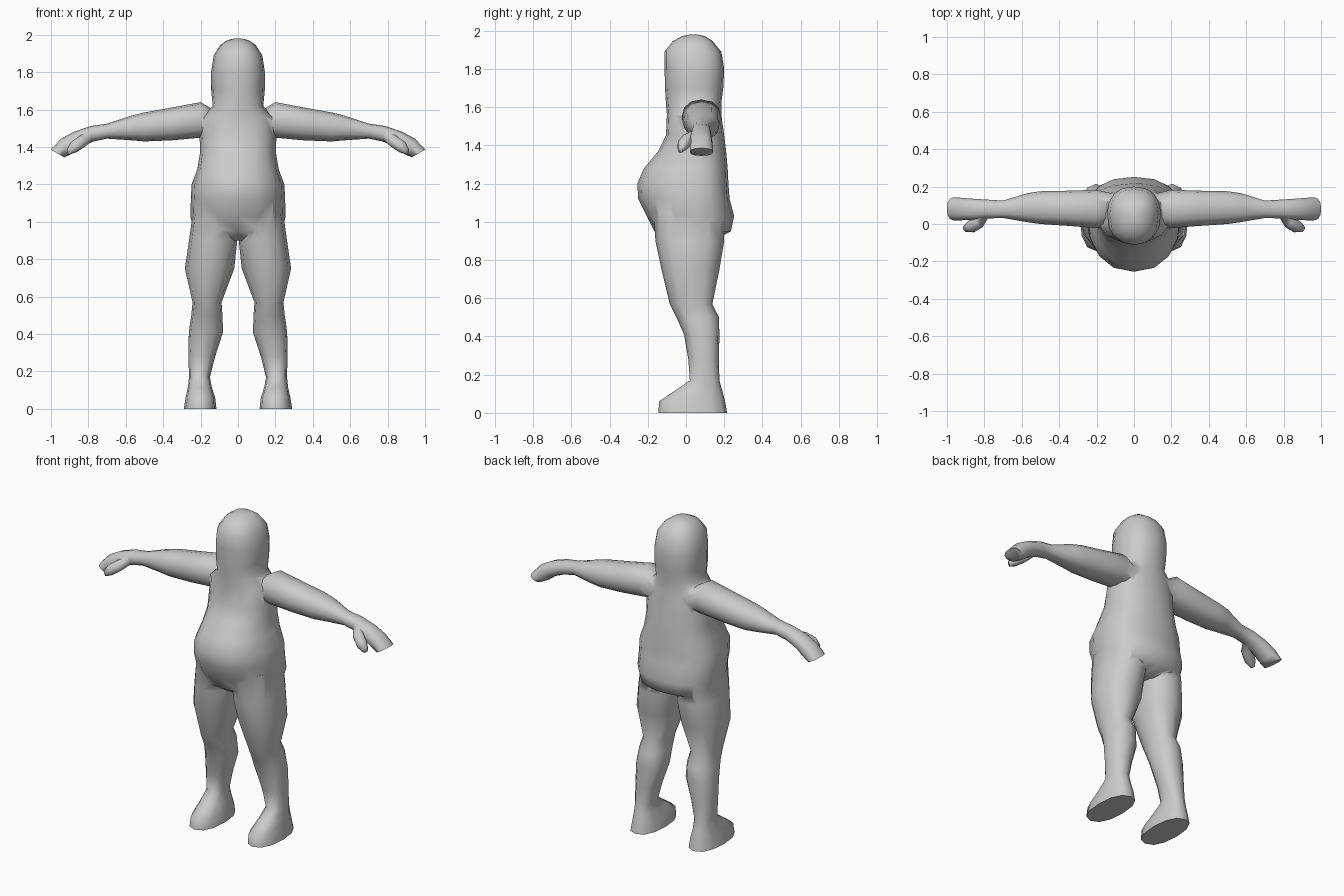
import bpy, bmesh, math
from mathutils import Vector

if "Cube" in bpy.data.objects:
    bpy.data.objects.remove(bpy.data.objects["Cube"])

skin = bpy.data.materials.new("plain grey")
skin.diffuse_color = (0.6, 0.6, 0.6, 1)
skin.use_nodes = True
skin.node_tree.nodes["Principled BSDF"].inputs["Base Color"].default_value = skin.diffuse_color


def bulge(t, power):
    """Point on a rounded-square unit circle."""
    c, s = math.cos(t), math.sin(t)
    return (math.copysign(abs(c) ** (2 / power), c),
            math.copysign(abs(s) ** (2 / power), s))


def loft(name, rings):
    """Skin a closed tube through rings of equal point count."""
    bm = bmesh.new()
    loops = [[bm.verts.new(p) for p in ring] for ring in rings]
    n = len(loops[0])
    for a, b in zip(loops, loops[1:]):
        for i in range(n):
            bm.faces.new((a[i], a[(i + 1) % n], b[(i + 1) % n], b[i]))
    bm.faces.new(loops[0])
    bm.faces.new(loops[-1])
    bmesh.ops.recalc_face_normals(bm, faces=bm.faces)
    mesh = bpy.data.meshes.new(name)
    bm.to_mesh(mesh)
    bm.free()
    mesh.materials.append(skin)
    obj = bpy.data.objects.new(name, mesh)
    bpy.context.collection.objects.link(obj)
    return obj


def flat_ring(z, x0, x1, yf, yb, ym=None, n=16, power=2.3):
    """Horizontal ring; ym is the depth at which it is widest."""
    ym = (yf + yb) / 2 if ym is None else ym
    pts = []
    for i in range(n):
        c, s = bulge(2 * math.pi * i / n, power)
        pts.append(((x0 + x1) / 2 + c * (x1 - x0) / 2,
                    ym + s * ((yb - ym) if s > 0 else (ym - yf)), z))
    return pts


def side_ring(x, z0, z1, yf, yb, tilt=0, n=12, power=2.3):
    """Upright ring across an arm; tilt leans its top outward."""
    pts = []
    for i in range(n):
        c, s = bulge(2 * math.pi * i / n, power)
        dz = s * (z1 - z0) / 2
        pts.append((x + tilt * dz, (yf + yb) / 2 + c * (yb - yf) / 2, (z0 + z1) / 2 + dz))
    return pts


# Head and torso: height, half width, front, back
trunk = [(0.90, 0.10, -0.09, 0.14), (0.95, 0.235, -0.165, 0.235), (1.03, 0.255, -0.205, 0.252),
         (1.12, 0.252, -0.25, 0.228), (1.20, 0.248, -0.255, 0.222), (1.28, 0.218, -0.22, 0.218),
         (1.37, 0.203, -0.145, 0.21), (1.45, 0.205, -0.105, 0.20), (1.56, 0.195, -0.10, 0.185),
         (1.62, 0.135, -0.105, 0.185), (1.70, 0.143, -0.11, 0.195), (1.80, 0.144, -0.112, 0.20),
         (1.89, 0.130, -0.112, 0.185), (1.945, 0.095, -0.07, 0.14), (1.972, 0.055, -0.02, 0.10),
         (1.98, 0.02, 0.02, 0.06)]
body = loft("body", [flat_ring(z, -w, w, f, b, 0.055) for z, w, f, b in trunk])

# Leg and foot: height, inner x, outer x, front, back
leg_rows = [(0.0, 0.115, 0.29, -0.145, 0.215), (0.06, 0.122, 0.28, -0.14, 0.205),
            (0.115, 0.14, 0.268, -0.06, 0.19), (0.17, 0.15, 0.262, 0.02, 0.175),
            (0.28, 0.122, 0.265, 0.012, 0.172), (0.41, 0.08, 0.263, -0.01, 0.175),
            (0.50, 0.083, 0.25, -0.05, 0.172), (0.57, 0.088, 0.243, -0.085, 0.138),
            (0.75, 0.02, 0.284, -0.128, 0.175), (0.90, 0.004, 0.262, -0.16, 0.20),
            (1.06, 0.004, 0.24, -0.17, 0.20)]

# Arm and hand: x, bottom, top, front, back, tilt
arm_rows = [(0.10, 1.46, 1.58, 0.01, 0.16, 0), (0.20, 1.45, 1.64, -0.022, 0.183, 0),
            (0.35, 1.436, 1.612, -0.01, 0.178, 0), (0.50, 1.43, 1.585, 0.0, 0.175, 0),
            (0.57, 1.436, 1.568, 0.01, 0.165, 0), (0.70, 1.445, 1.525, 0.032, 0.125, 0),
            (0.78, 1.43, 1.512, 0.03, 0.13, 0.2), (0.86, 1.40, 1.482, 0.022, 0.135, 0.4),
            (0.92, 1.36, 1.445, 0.02, 0.14, 0.6), (0.965, 1.345, 1.386, 0.02, 0.142, 1.75)]

# Thumb: centre and radius
thumb_rows = [((0.79, 0.06, 1.46), 0.025), ((0.83, 0.01, 1.432), 0.034),
              ((0.875, -0.018, 1.402), 0.033), ((0.905, -0.03, 1.375), 0.016)]


def thumb_ring(centre, r, n=8):
    u, v = Vector((0.6, 0.8, 0)), Vector((0.3, -0.2, 0.93))
    return [Vector(centre) + r * (u * math.cos(t) + v * math.sin(t))
            for t in (2 * math.pi * i / n for i in range(n))]


limbs = {"leg": [flat_ring(*row, n=12) for row in leg_rows],
         "arm": [side_ring(*row) for row in arm_rows],
         "thumb": [thumb_ring(*row) for row in thumb_rows]}

# Fuse both sides of every limb into one continuous skin
parts = []
for name, rings in limbs.items():
    for side in (1, -1):
        part = loft(name, [[(side * p[0], p[1], p[2]) for p in ring] for ring in rings])
        part.hide_render = True
        parts.append(part)
        fuse = body.modifiers.new("fuse " + name, "BOOLEAN")
        fuse.operation = "UNION"
        fuse.solver = "EXACT"
        fuse.object = part

bpy.context.view_layer.objects.active = body
body.select_set(True)
for fuse in list(body.modifiers):
    bpy.ops.object.modifier_apply(modifier=fuse.name)
for part in parts:
    bpy.data.objects.remove(part)

bpy.ops.object.shade_smooth_by_angle(angle=math.radians(70))
